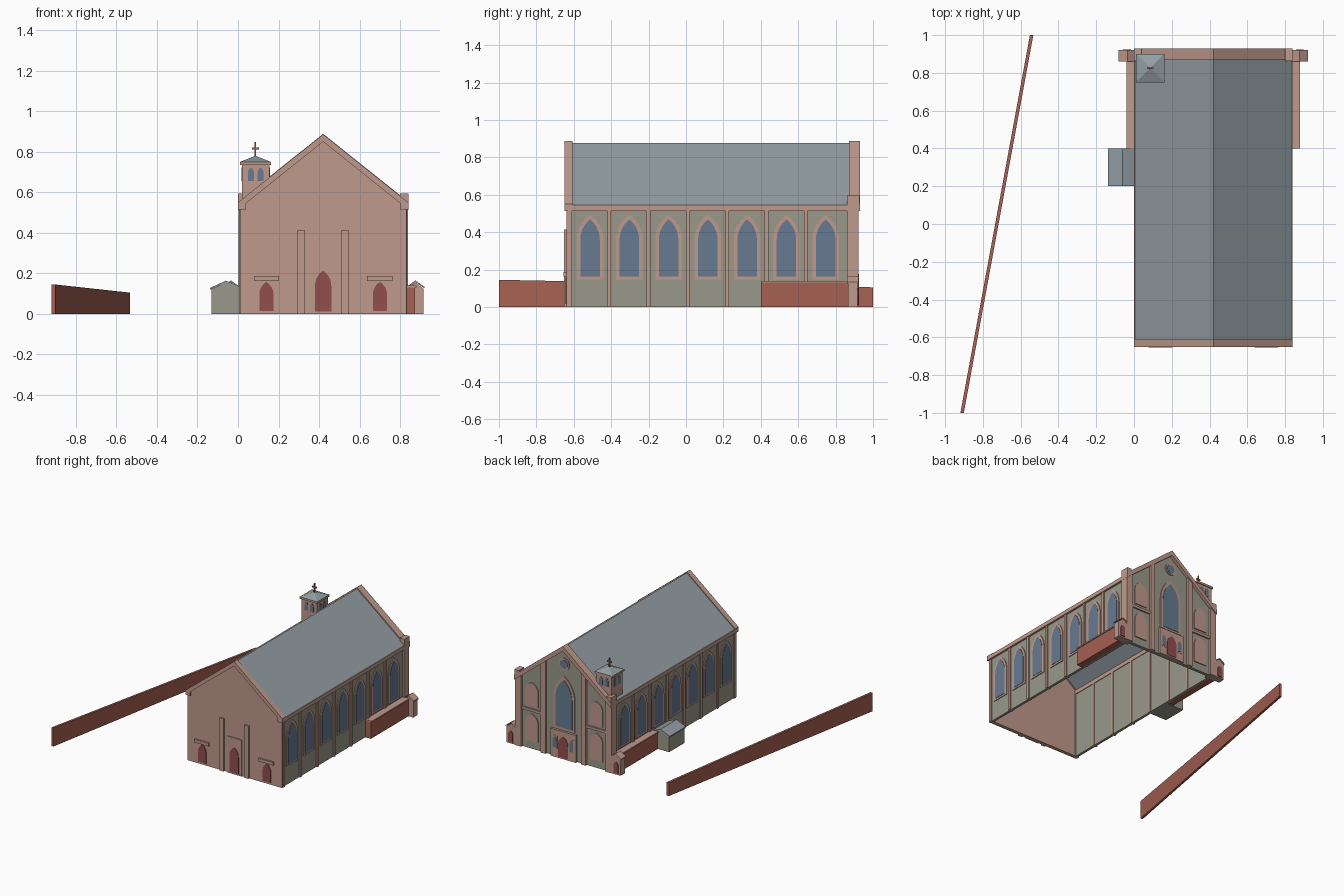
import bpy, bmesh, math
from mathutils import Vector

old = bpy.data.objects.get("Cube")
if old:
    bpy.data.objects.remove(old, do_unlink=True)


def material(name, rgb):
    m = bpy.data.materials.new(name)
    m.use_nodes = True
    m.diffuse_color = (*rgb, 1)
    m.node_tree.nodes["Principled BSDF"].inputs["Base Color"].default_value = (*rgb, 1)
    return m


PINK = material("pink brick", (.52, .32, .26))
GREY = material("grey render", (.32, .315, .255))
SLATE = material("slate", (.29, .34, .37))
GLASS = material("blue glass", (.135, .195, .28))
RED = material("red brick", (.38, .12, .085))
DOOR = material("door red", (.29, .075, .078))

MID = 0.42            # centre line of the nave
W = 2 * MID           # nave width


def prism(name, pts, axis, a, b, mat):
    """Extrude a 2D outline along axis from a to b; outline is (x,z) for 'y', (y,z) for 'x'."""
    place = {'y': lambda p, t: (p[0], t, p[1]),
             'x': lambda p, t: (t, p[0], p[1]),
             'z': lambda p, t: (p[0], p[1], t)}[axis]
    bm = bmesh.new()
    low = [bm.verts.new(place(p, a)) for p in pts]
    high = [bm.verts.new(place(p, b)) for p in pts]
    bm.faces.new(low)
    bm.faces.new(high)
    n = len(pts)
    for i in range(n):
        j = (i + 1) % n
        bm.faces.new((low[i], low[j], high[j], high[i]))
    bmesh.ops.recalc_face_normals(bm, faces=bm.faces)
    me = bpy.data.meshes.new(name)
    bm.to_mesh(me)
    bm.free()
    me.materials.append(mat)
    ob = bpy.data.objects.new(name, me)
    bpy.context.collection.objects.link(ob)
    return ob


def rect(u0, u1, v0, v1):
    return [(u0, v0), (u1, v0), (u1, v1), (u0, v1)]


def box(name, x0, x1, y0, y1, z0, z1, mat):
    return prism(name, rect(x0, x1, y0, y1), 'z', z0, z1, mat)


def arch(c, w, z0, spring, top, n=6):
    """Pointed arch outline centred on c."""
    a, h = w / 2, top - spring
    r = (a * a + h * h) / (2 * a)
    end = math.asin(min(1, h / r))
    right = [(a - r + r * math.cos(end * i / n), spring + r * math.sin(end * i / n))
             for i in range(n + 1)]
    return ([(c - a, z0), (c + a, z0)] + [(c + u, z) for u, z in right]
            + [(c - u, z) for u, z in reversed(right[:-1])])


def chevron(eave, apex, thick, x0=0):
    return [(x0, eave), (MID, apex), (W - x0, eave), (W - x0, eave - thick),
            (MID, apex - thick), (x0, eave - thick)]


def gable(x0, eave, apex):
    return [(x0, 0), (W - x0, 0), (W - x0, eave), (MID, apex), (x0, eave)]


def sides():
    """Right-hand (+x) and left-hand (-x) versions of an x coordinate."""
    return (("left", lambda x: x), ("right", lambda x: W - x))


# Roof and end gables
prism("roof", chevron(.545, .877, .02, .004), 'y', -.612, .88, SLATE)
prism("front_wall", gable(.01, .535, .862), 'y', -.64, -.612, PINK)
prism("front_coping", chevron(.55, .886, .036), 'y', -.65, -.608, PINK)
prism("back_wall", gable(.015, .535, .862), 'y', .88, .905, GREY)
prism("back_coping", chevron(.553, .888, .04), 'y', .872, .93, PINK)

# Long side walls with pilasters and windows
for side, m in sides():
    box(side + "_wall", m(.805), m(.825), -.615, .885, 0, .53, GREY)
    box(side + "_cornice", m(.80), m(.84), -.65, .92, .514, .545, PINK)
    for i in range(7):
        y = -.62 + .21 * i
        box(f"{side}_pilaster_{i}", m(.80), m(.834), y - .01, y + .01, 0, .52, PINK)
        y += .107
        prism(f"{side}_window_frame_{i}", arch(y, .142, .148, .365, .492), 'x',
              m(.82), m(.831), PINK)
        prism(f"{side}_window_glass_{i}", arch(y, .104, .162, .36, .468), 'x',
              m(.823), m(.8335), GLASS)
    # Corner buttress, kneeler block, low wall and gate post
    box(side + "_corner_buttress", m(.785), m(.838), .86, .922, 0, .55, PINK)
    box(side + "_kneeler", m(.80), m(.84), .862, .928, .545, .595, PINK)
    box(side + "_low_wall", m(.82), m(.873), .40, .87, 0, .13, RED)
    box(side + "_low_wall_cap", m(.82), m(.88), .40, .87, .13, .14, PINK)
    prism(side + "_gate_post", [(m(.83), 0), (m(.915), 0), (m(.915), .125),
                                (m(.875), .155), (m(.83), .125)], 'y', .865, .918, PINK)
    prism(side + "_gate_post_cap", [(m(.83), .125), (m(.875), .157), (m(.921), .125),
                                    (m(.921), .133), (m(.875), .165), (m(.83), .133)],
          'y', .86, .922, PINK)
    prism(side + "_gate_post_door", arch(m(.877), .04, .01, .07, .1), 'y', .915, .923, DOOR)

# Front details
box("front_door_surround", .36, .485, -.647, -.635, 0, .285, PINK)
prism("front_door", arch(MID, .08, .012, .14, .213), 'y', -.65, -.64, DOOR)
for side, m in sides():
    box(side + "_front_pilaster", m(.51), m(.546), -.652, -.63, 0, .413, PINK)
    prism(side + "_front_door", arch(m(.70), .07, .015, .095, .158), 'y', -.645, -.636, DOOR)
    box(side + "_front_lintel", m(.637), m(.762), -.654, -.635, .163, .187, PINK)

# Back facade: central bay, side niches
prism("back_window_frame", arch(MID, .185, .225, .47, .645), 'y', .9, .912, PINK)
prism("back_window_glass", arch(MID, .145, .24, .465, .615), 'y', .905, .915, GLASS)
for name, r, y, mat in (("frame", .047, .912, PINK), ("glass", .034, .915, GLASS)):
    ring = [(MID + r * math.cos(math.tau * i / 16), .74 + r * math.sin(math.tau * i / 16))
            for i in range(16)]
    prism("round_window_" + name, ring, 'y', .9, y, mat)
box("back_porch", .31, .53, .9, .923, 0, .215, PINK)
prism("back_door", arch(MID, .085, .01, .11, .175), 'y', .92, .926, DOOR)
for side, m in sides():
    box(side + "_porch_window_base", m(.47), m(.515), .92, .9245, .065, .17, PINK)
    prism(side + "_porch_window", arch(m(.493), .032, .075, .13, .162), 'y', .92, .926, GLASS)
    prism(side + "_back_pilaster", [(m(.575), 0), (m(.615), 0), (m(.615), .70), (m(.575), .73)],
          'y', .89, .922, PINK)
    box(side + "_string_course", m(.61), m(.79), .9, .916, .295, .315, PINK)
    prism(side + "_upper_niche", arch(m(.70), .11, .335, .45, .52), 'y', .9, .912, PINK)
    prism(side + "_lower_niche", arch(m(.70), .11, .06, .2, .275), 'y', .9, .912, PINK)

# Bell turret with pyramid roof and cross
box("turret", .02, .155, .758, .893, .55, .735, PINK)
box("turret_cornice", .01, .162, .75, .90, .735, .75, PINK)
bpy.ops.mesh.primitive_cone_add(vertices=4, radius1=.0755 * math.sqrt(2), depth=.03,
                                location=(.086, .825, .765), rotation=(0, 0, math.pi / 4))
cap = bpy.context.object
cap.name = "turret_roof"
cap.data.materials.append(SLATE)
for i, off in enumerate((-.024, .024)):
    for name, a, b in (("front", .755, .76), ("back", .891, .896)):
        prism(f"turret_{name}_opening_{i}", arch(.0875 + off, .03, .655, .695, .722), 'y', a, b, GLASS)
    for name, a, b in (("left", .153, .158), ("right", .017, .022)):
        prism(f"turret_{name}_opening_{i}", arch(.8255 + off, .03, .655, .695, .722), 'x', a, b, GLASS)
box("cross_post", .082, .090, .821, .829, .772, .847, RED)
box("cross_arm", .068, .104, .821, .829, .812, .822, RED)

# Small side annex
prism("annex", [(-.13, 0), (.02, 0), (.02, .125), (-.06, .155), (-.13, .122)], 'y', .205, .395, GREY)
prism("annex_roof", [(-.138, .12), (-.06, .155), (.015, .125), (.015, .133), (-.06, .164), (-.138, .128)],
      'y', .2, .4, SLATE)

# Boundary wall, angled and tapering in height
wall = box("boundary_wall", -.009, .009, -1, 1, 0, 1, RED)
for v in wall.data.vertices:
    y = v.co.y
    v.co = Vector((v.co.x - .726 + .184 * y, y, v.co.z * (.125 - .02 * y)))
